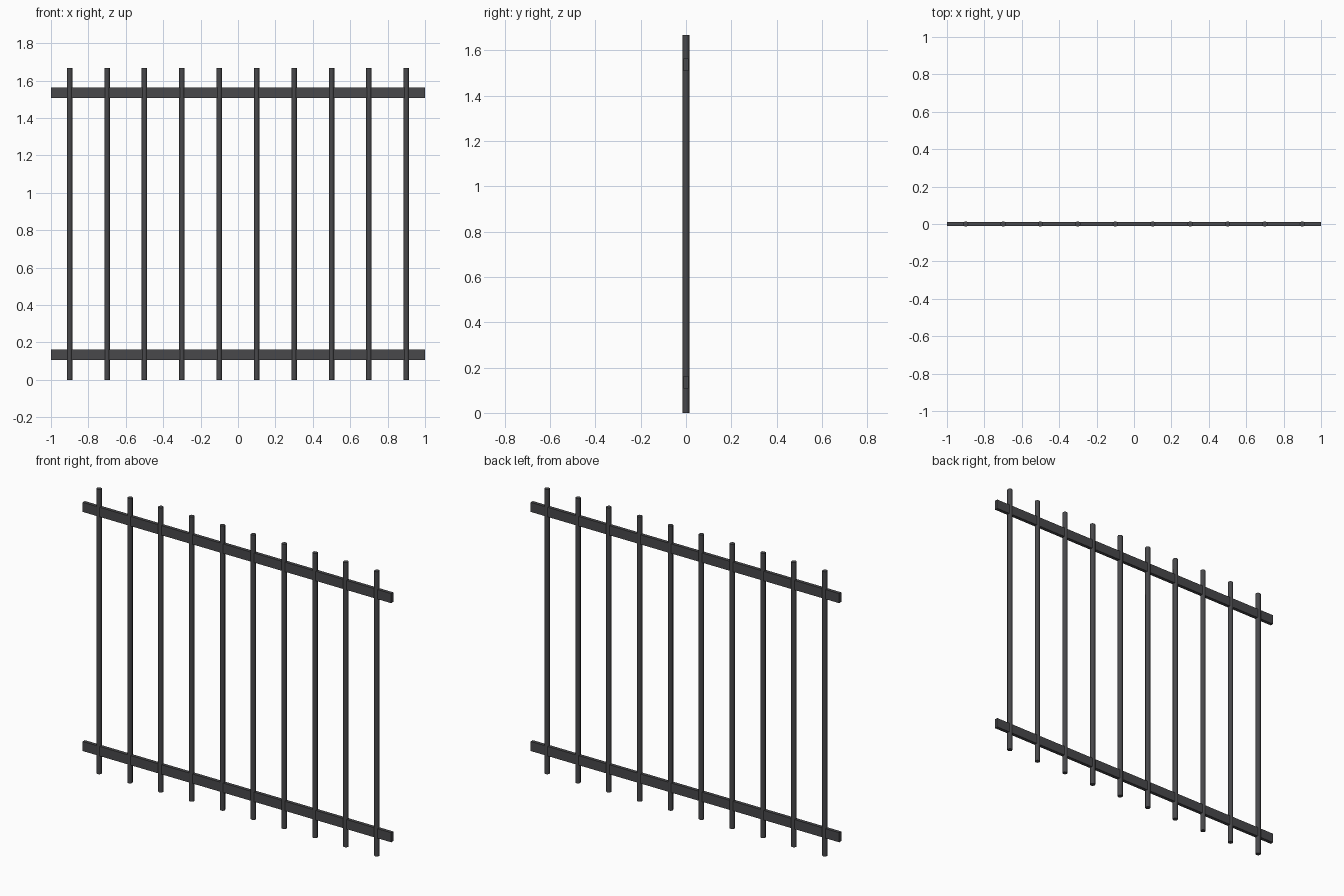
import bpy

if "Cube" in bpy.data.objects:
    bpy.data.objects.remove(bpy.data.objects["Cube"])

iron = bpy.data.materials.new("dark_iron")
iron.diffuse_color = (0.065, 0.065, 0.07, 1)
iron.use_nodes = True
iron.node_tree.nodes["Principled BSDF"].inputs["Base Color"].default_value = iron.diffuse_color

HEIGHT = 1.668
BAR_RADIUS = 0.0148
RAIL_DEPTH, RAIL_HEIGHT = 0.02, 0.056


def finish(name):
    ob = bpy.context.object
    ob.name = name
    ob.data.materials.append(iron)
    return ob


# horizontal flat rails
for name, z in (("bottom_rail", 0.135), ("top_rail", 1.536)):
    bpy.ops.mesh.primitive_cube_add(size=1, location=(0, 0, z))
    rail = finish(name)
    rail.scale = (2, RAIL_DEPTH, RAIL_HEIGHT)

# evenly spaced upright round bars passing through the rails
for i in range(10):
    bpy.ops.mesh.primitive_cylinder_add(
        vertices=8, radius=BAR_RADIUS, depth=HEIGHT,
        location=(-0.9 + 0.2 * i, 0, HEIGHT / 2))
    finish(f"upright_bar_{i + 1}")
    bpy.ops.object.shade_smooth_by_angle(angle=0.87)
